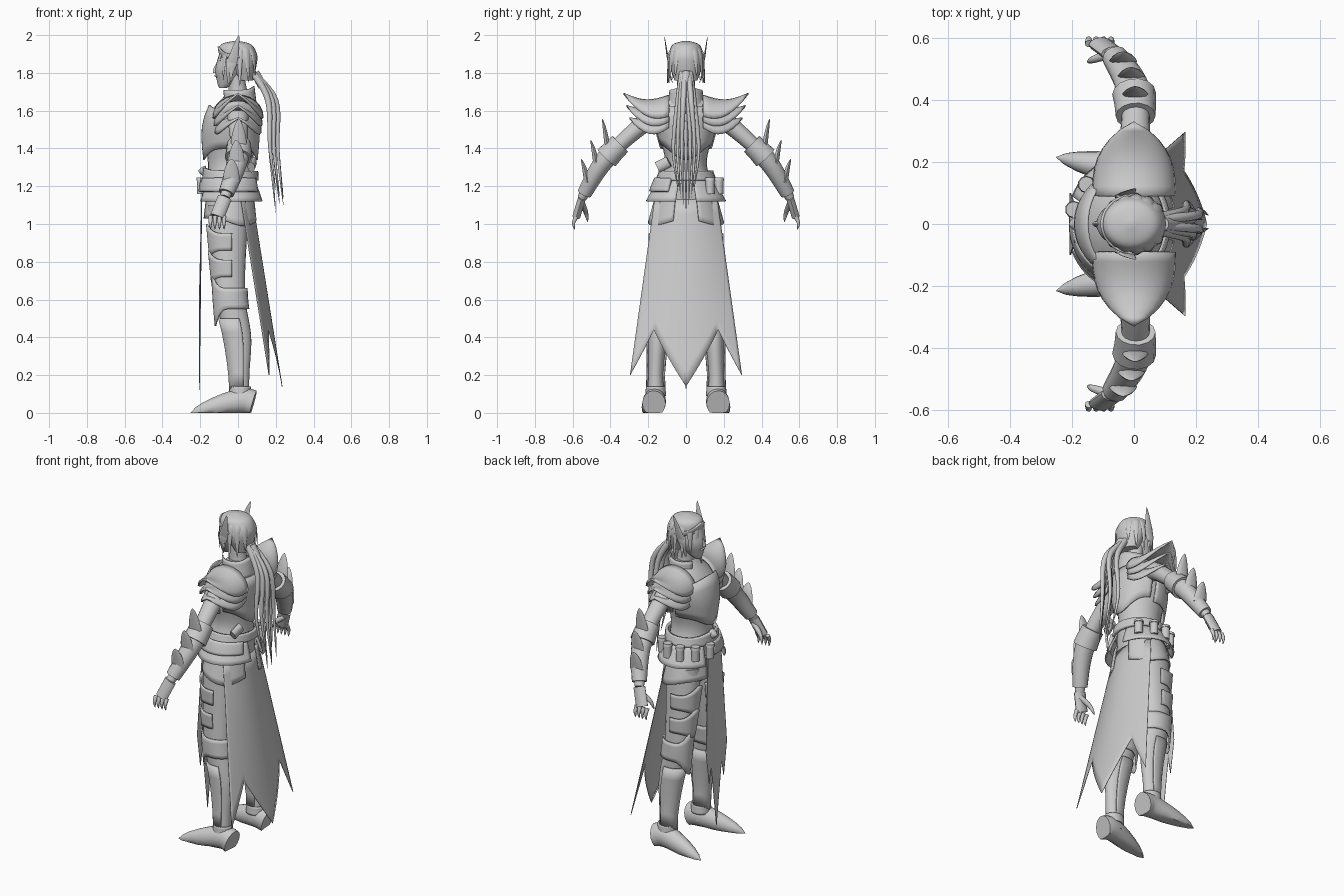
import bpy, bmesh, math
from mathutils import Vector

cube = bpy.data.objects.get("Cube")
if cube:
    bpy.data.objects.remove(cube, do_unlink=True)

TONE = (0.6, 0.6, 0.6, 1)
grey = bpy.data.materials.new("plain grey")
grey.use_nodes = True
grey.diffuse_color = TONE
grey.node_tree.nodes["Principled BSDF"].inputs["Base Color"].default_value = TONE

SIDEWAYS = Vector((0, 1, 0))
FORWARD = Vector((-1, 0, 0))
UP = Vector((0, 0, 1))


def skin(name, rows, closed=False, capped=False, mirror=False, thick=0):
    """Join rows of points into one smooth surface."""
    bm = bmesh.new()
    verts = [[bm.verts.new(point) for point in row] for row in rows]
    count = len(rows[0])
    for low, high in zip(verts, verts[1:]):
        for i in range(count if closed else count - 1):
            j = (i + 1) % count
            bm.faces.new((low[i], low[j], high[j], high[i]))
    if capped:
        bm.faces.new(reversed(verts[0]))
        bm.faces.new(verts[-1])
    bmesh.ops.remove_doubles(bm, verts=bm.verts, dist=0.0002)
    bmesh.ops.recalc_face_normals(bm, faces=bm.faces)
    mesh = bpy.data.meshes.new(name)
    bm.to_mesh(mesh)
    bm.free()
    mesh.materials.append(grey)
    part = bpy.data.objects.new(name, mesh)
    bpy.context.collection.objects.link(part)
    if thick:
        solid = part.modifiers.new("thickness", "SOLIDIFY")
        solid.thickness = thick
        solid.offset = 0
    if mirror:
        part.modifiers.new("mirror", "MIRROR").use_axis = (False, True, False)
    bpy.ops.object.select_all(action="DESELECT")
    part.select_set(True)
    bpy.context.view_layer.objects.active = part
    bpy.ops.object.shade_smooth_by_angle(angle=math.radians(40))


def mix(a, b, t):
    return a + (b - a) * t


def smooth(keys, steps=6):
    """Rounded path through a few key tuples."""
    keys = [Vector(key) for key in keys]
    path = []
    for i in range(len(keys) - 1):
        a, b = keys[i], keys[i + 1]
        lead = (b - keys[max(i - 1, 0)]) / 2
        trail = (keys[min(i + 2, len(keys) - 1)] - a) / 2
        for step in range(steps):
            t = step / steps
            ease = t * t * (3 - 2 * t)
            path.append(a.lerp(b, ease) + lead * t * (1 - t) ** 2 - trail * t * t * (1 - t))
    return path + [keys[-1]]


def section(body, z):
    """Centre and radii of a body at one height."""
    for low, high in zip(body, body[1:]):
        if z <= high[0]:
            break
    return low.lerp(high, (z - low[0]) / (high[0] - low[0]))


def ring(cut, start=0, end=360, gap=0, count=24):
    """Ellipse or arc; zero degrees is forward and ninety is sideways."""
    z, x, y, deep, wide = cut
    turns = [math.radians(mix(start, end, i / count)) for i in range(count + 1)]
    return [Vector((x - (deep + gap) * math.cos(a), y + (wide + gap) * math.sin(a), z)) for a in turns]


def loft(name, body, **options):
    skin(name, [ring(cut)[:-1] for cut in body], closed=True, capped=True, **options)


def wrap(name, body, low, high, arc=(-180, 180), gap=0.01, flare=0, hem=0, crest=0, peak=0, thick=0.008, **options):
    """Armour plate following a body; hem and crest lift its edges towards the peak angle."""
    rows = []
    for step in range(6):
        v = step / 5
        row = ring(section(body, mix(low, high, v)), *arc, gap=mix(gap + flare, gap, v))
        for i, point in enumerate(row):
            turn = math.radians(mix(*arc, i / (len(row) - 1)) - peak)
            point.z += mix(hem, crest, v) * max(0, math.cos(turn)) ** 4
        rows.append(row)
    skin(name, rows, thick=thick, **options)


def tube(name, path, wide, thin, tip=1, power=1, ref=SIDEWAYS, sides=10, **options):
    """Oval tube along a path, tapering to a share of its size."""
    rows = []
    for i, centre in enumerate(path):
        along = path[min(i + 1, len(path) - 1)] - path[max(i - 1, 0)]
        across = along.cross(ref).normalized()
        side = across.cross(along).normalized()
        size = mix(1, tip, (i / (len(path) - 1)) ** power)
        turns = [math.tau * k / sides for k in range(sides)]
        row = [centre + (side * wide * math.cos(a) + across * thin * math.sin(a)) * size for a in turns]
        for point in row:
            point.z = max(point.z, 0)
        rows.append(row)
    skin(name, rows, closed=True, capped=True, **options)


def spike(name, keys, wide, thin, **options):
    tube(name, smooth(keys), wide, thin, tip=0.02, power=2, **options)


# Trunk: height, centre x, centre y, depth, width
torso = smooth([(1, -.04, 0, .1, .16), (1.2, -.04, 0, .12, .14), (1.33, -.04, 0, .12, .11),
                (1.5, -.04, 0, .14, .15), (1.6, -.02, 0, .12, .16), (1.7, 0, 0, .05, .06)])
leg = smooth([(.05, .01, .16, .05, .05), (.2, .01, .16, .05, .04), (.4, 0, .15, .07, .05),
              (.6, -.04, .14, .08, .06), (.8, -.05, .12, .09, .07), (1.1, -.05, .09, .11, .08)])
neck = smooth([(1.6, .01, 0, .06, .07), (1.7, 0, 0, .05, .05), (1.8, -.01, 0, .04, .05)])
loft("torso", torso)
loft("neck", neck)
loft("leg", leg, mirror=True)
wrap("breastplate", torso, 1.4, 1.6, arc=(-95, 95), hem=-.06, crest=.03)
wrap("back_plate", torso, 1.42, 1.62, arc=(105, 255), hem=-.08, peak=180)
wrap("collar", neck, 1.61, 1.71, arc=(30, 330), gap=.035, flare=-.005, crest=.02, peak=180)

# Head, face and hair
loft("face", smooth([(1.72, -.08, 0, .02, .02), (1.75, -.06, 0, .05, .04),
                     (1.82, -.04, 0, .08, .07), (1.9, -.02, 0, .08, .07)]))
hair = smooth([(1.76, .04, 0, .04, .06), (1.85, .02, 0, .08, .09), (1.9, 0, 0, .1, .09),
               (1.95, -.01, 0, .08, .07), (1.97, -.01, 0, .01, .01)])
loft("hair_cap", hair)
wrap("circlet", hair, 1.88, 1.9, arc=(-90, 90), gap=.004, crest=.04)
spike("nose", [(-.12, 0, 1.8), (-.12, 0, 1.82), (-.1, 0, 1.87)], .01, .014)
tube("lips", smooth([(-.11, -.02, 1.78), (-.12, 0, 1.785), (-.11, .02, 1.78)]), .005, .005, ref=UP)
for k in range(6):
    angle = math.radians(20 + 25 * k)
    reach = Vector((-.1 * math.cos(angle), .09 * math.sin(angle), 0))
    tip = UP * (1.85 - .12 * math.sin(angle))
    spike(f"hair_lock_{k}", [reach * .7 + UP * 1.94, reach + UP * 1.89, reach * 1.1 + tip],
          .022, .008, ref=UP.cross(reach), mirror=True)
spike("temple_wing", [(-.03, .09, 1.85), (-.02, .1, 1.9), (.005, .115, 2)], .03, .006, ref=FORWARD, mirror=True)
spike("cheek_wing", [(-.03, .09, 1.87), (-.04, .09, 1.82), (-.05, .07, 1.74)], .03, .006, ref=FORWARD, mirror=True)

# Ponytail
for k in range(-3, 4):
    fan, sway = .014 * k, .02 * (k % 3)
    spike(f"ponytail_lock_{k + 4}", [(.08, fan / 2, 1.8), (.16 + sway, fan, 1.65), (.17 + sway, fan * 1.6, 1.4),
                                     (.2 + sway, fan, 1.06 + .04 * abs(k))], .016, .018)
tube("hair_tie", smooth([(.09, 0, 1.8), (.13, 0, 1.73)]), .025, .025)

# Arms, guards and hands
arm = smooth([(0, .13, 1.57), (0, .2, 1.55), (0, .42, 1.35), (-.07, .55, 1.14)])
elbow, wrist = arm[12], arm[-1]
tube("arm", arm, .068, .062, tip=.4, ref=FORWARD, sides=16, mirror=True)
tube("forearm_guard", arm[11:18], .06, .056, tip=.7, ref=FORWARD, sides=14, mirror=True)
tube("elbow_band", arm[10:13], .064, .06, tip=1.1, ref=FORWARD, sides=14, mirror=True)
outward = Vector((0, .8, .6))
for k, rise in enumerate((.13, .09, .07)):
    root = arm[11 + 2 * k] + outward * .03
    point = root + outward * .04 + UP * rise
    spike(f"arm_spike_{k}", [root - UP * .03, root.lerp(point, .5), point], .045, .016, ref=FORWARD, mirror=True)
knuckle = wrist + Vector((-.04, .03, -.1))
tube("palm", smooth([wrist, wrist.lerp(knuckle, .5), knuckle]), .038, .022, ref=FORWARD, mirror=True)
for k in range(4):
    base = knuckle - FORWARD * (.024 * k - .036)
    spike(f"finger_{k}", [base, base + Vector((0, .015, -.035)), base + Vector((0, .01, -.07))],
          .012, .012, ref=FORWARD, mirror=True)
spike("thumb", [wrist - UP * .03, wrist + Vector((-.06, -.02, -.08)), wrist + Vector((-.08, -.03, -.13))],
      .016, .016, mirror=True)

# Layered shoulder armour, each plate narrowing to a point
for layer in range(3):
    rows = []
    for step in range(9):
        v = step / 8
        crown = mix(1.68 - .03 * layer, 1.69 - .065 * layer, v) - .03 * math.sin(math.pi * v)
        half = (.13 - .005 * layer) * (1 - v ** 3)
        arch = [math.pi * i / 12 for i in range(13)]
        rows.append([(-half * math.cos(a), mix(.09, .33 - .015 * layer, v),
                      crown - .11 * (1 - v * v) * (1 - math.sin(a))) for a in arch])
    skin(f"shoulder_plate_{layer}", rows, mirror=True, thick=.01)

# Belt, pouches and hip armour
wrap("belt", torso, 1.23, 1.28, gap=.02, crest=.02, thick=.015)
wrap("sash", torso, 1.17, 1.24, arc=(-150, 10), gap=.025, flare=.015, thick=.025)
for k in range(5):
    spot = ring(section(torso, 1.2), gap=.04)[k * 2 + 1]
    tube(f"pouch_{k}", [spot - UP * .04, spot + UP * .03], .024, .024)
    tube(f"pouch_lid_{k}", [spot + UP * .03, spot + UP * .045], .028, .028, tip=.9)
buckle = Vector((-.17, 0, 1.28))
spike("buckle", [buckle, buckle + FORWARD * .02, buckle + FORWARD * .04], .03, .03)
tube("back_pouch", smooth([(.07, -.15, 1.3), (.08, -.09, 1.33)]), .03, .02, ref=UP)
wrap("hip_plate_upper", torso, 1.12, 1.23, arc=(25, 165), flare=.05, peak=140, mirror=True)
wrap("hip_plate_lower", torso, 1.03, 1.16, arc=(15, 160), flare=.03, hem=-.04, peak=120, mirror=True)

# Leg armour and shoes
wrap("knee_guard", leg, .55, .66, gap=.01, hem=-.09, crest=.08, mirror=True)
wrap("shin_guard", leg, .14, .5, arc=(-110, 110), gap=.005, hem=-.03, mirror=True)
wrap("ankle_cuff", leg, .09, .14, gap=.005, crest=.02, mirror=True)
for k in range(2):
    low = .72 + .14 * k
    wrap(f"thigh_plate_{k}", leg, low, low + .09, arc=(-60, 100), gap=.015, flare=-.01, hem=-.03, crest=.05, mirror=True)
tube("shoe", smooth([(.08, .17, .05), (0, .17, .06), (-.25, .215, 0)]), .062, .07,
     tip=.02, power=4, sides=16, mirror=True)


# Split cape behind and pointed cloth in front
def hem_height(t, keys):
    for (left, low), (right, high) in zip(keys, keys[1:]):
        if t <= right:
            return mix(low, high, (t - left) / (right - left))


cape, cloth = [], []
for step in range(13):
    v = step / 12
    cape.append([])
    cloth.append([])
    for i in range(-20, 21):
        t = i / 20
        z = mix(1.13, hem_height(abs(t), [(0, .14), (.65, .44), (1, .2)]), v)
        drop = 1.1 - z
        cape[-1].append((.08 + .16 * drop - .06 * t * t, t * (.17 + .14 * drop), z))
        z = mix(1.24, hem_height(abs(t), [(0, .12), (.5, .5), (.7, .4), (1, .6)]), v)
        cloth[-1].append((-.19 - .015 * v, t * mix(.06, .1, v), z))
skin("cape", cape, thick=.004)
skin("front_cloth", cloth, thick=.004)
